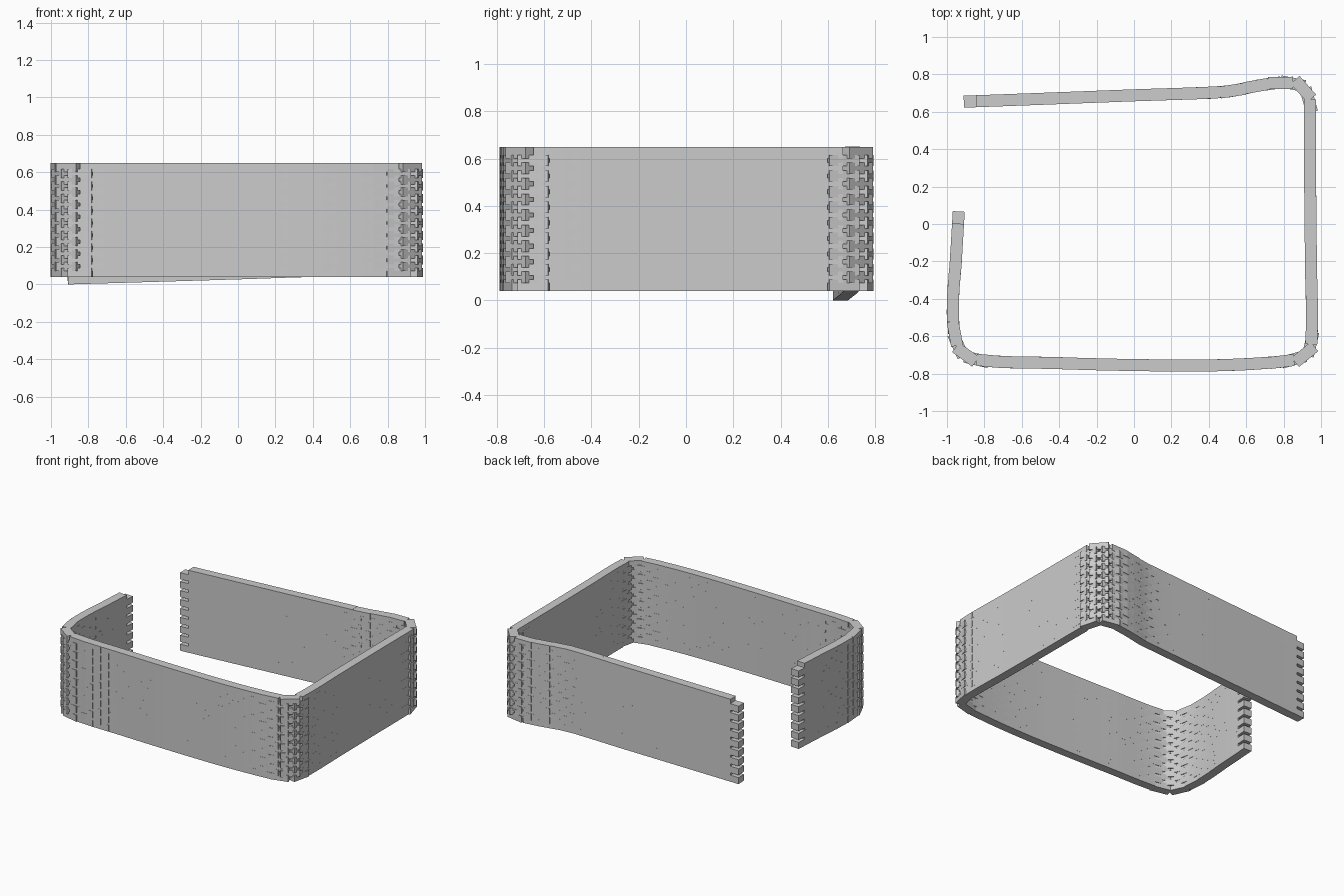
import bpy, bmesh
from mathutils import Vector, Matrix

if "Cube" in bpy.data.objects:
    bpy.data.objects.remove(bpy.data.objects["Cube"])

BRICK = Vector((0.133, 0.064, 0.048))   # length, thickness, height
RISE = 0.033                            # course spacing (bricks interlock)
BASE = 0.04
PAIRS = 9

# Centre line of the wall: left end, round the front and right, to the back end
POINTS = [(-0.937, 0.066, 0), (-0.953, -0.2, 0), (-0.967, -0.4, 0), (-0.962, -0.56, 0),
          (-0.925, -0.675, 0), (-0.83, -0.726, 0), (-0.4, -0.744, 0), (0, -0.754, 0),
          (0.4, -0.756, 0), (0.7, -0.743, 0), (0.86, -0.722, 0), (0.93, -0.68, 0),
          (0.95, -0.58, 0), (0.946, -0.2, 0), (0.942, 0.2, 0), (0.94, 0.55, 0),
          (0.935, 0.66, 0), (0.89, 0.735, 0), (0.8, 0.754, 0), (0.68, 0.742, 0),
          (0.52, 0.712, 0), (0.4, 0.702, 0), (0, 0.688, -0.013),
          (-0.5, 0.669, -0.028), (-0.908, 0.654, -0.04)]


def smooth_path(points, steps=12):
    p = [Vector(q) for q in points]
    p = [2 * p[0] - p[1]] + p + [2 * p[-1] - p[-2]]
    out = []
    for a, b, c, d in zip(p, p[1:], p[2:], p[3:]):
        # tangents scaled by segment length to avoid overshoot
        n = (c - b).length
        m0 = (c - a) * n / ((b - a).length + n)
        m1 = (d - b) * n / ((d - c).length + n)
        for i in range(steps):
            t = i / steps
            out.append(b * (2*t**3 - 3*t*t + 1) + m0 * (t**3 - 2*t*t + t)
                       + c * (3*t*t - 2*t**3) + m1 * (t**3 - t*t))
    return out + [p[-2]]


path = smooth_path(POINTS)
dist = [0.0]
for a, b in zip(path, path[1:]):
    dist.append(dist[-1] + (b - a).length)


def at(s):
    s = max(0.0, min(dist[-1], s))
    i = next(k for k in range(len(path) - 1) if dist[k + 1] >= s - 1e-9)
    return path[i].lerp(path[i + 1], (s - dist[i]) / (dist[i + 1] - dist[i]))


count = round(dist[-1] / 0.13)
pitch = dist[-1] / count


def course(name, shift, number, z):
    # One ring of bricks, repeated upwards
    bm = bmesh.new()
    for k in range(number):
        s = (k + 0.5 + shift) * pitch
        tangent = (at(s + 0.03) - at(s - 0.03)).normalized()
        side = Vector((0, 0, 1)).cross(tangent).normalized()
        rot = Matrix((tangent, side, tangent.cross(side))).transposed().to_4x4()
        place = Matrix.Translation(at(s) + Vector((0, 0, z + BRICK.z / 2)))
        bmesh.ops.create_cube(bm, size=1, matrix=place @ rot @ Matrix.Diagonal((*BRICK, 1)))
    mesh = bpy.data.meshes.new(name)
    bm.to_mesh(mesh)
    bm.free()
    ob = bpy.data.objects.new(name, mesh)
    bpy.context.collection.objects.link(ob)
    arr = ob.modifiers.new("stack", 'ARRAY')
    arr.count = PAIRS
    arr.use_relative_offset = False
    arr.use_constant_offset = True
    arr.constant_offset_displace = (0, 0, 2 * RISE)


# Running bond: full courses and half-brick shifted courses
course("brick_courses_full", 0, count, BASE)
course("brick_courses_shifted", 0.5, count - 1, BASE + RISE)
